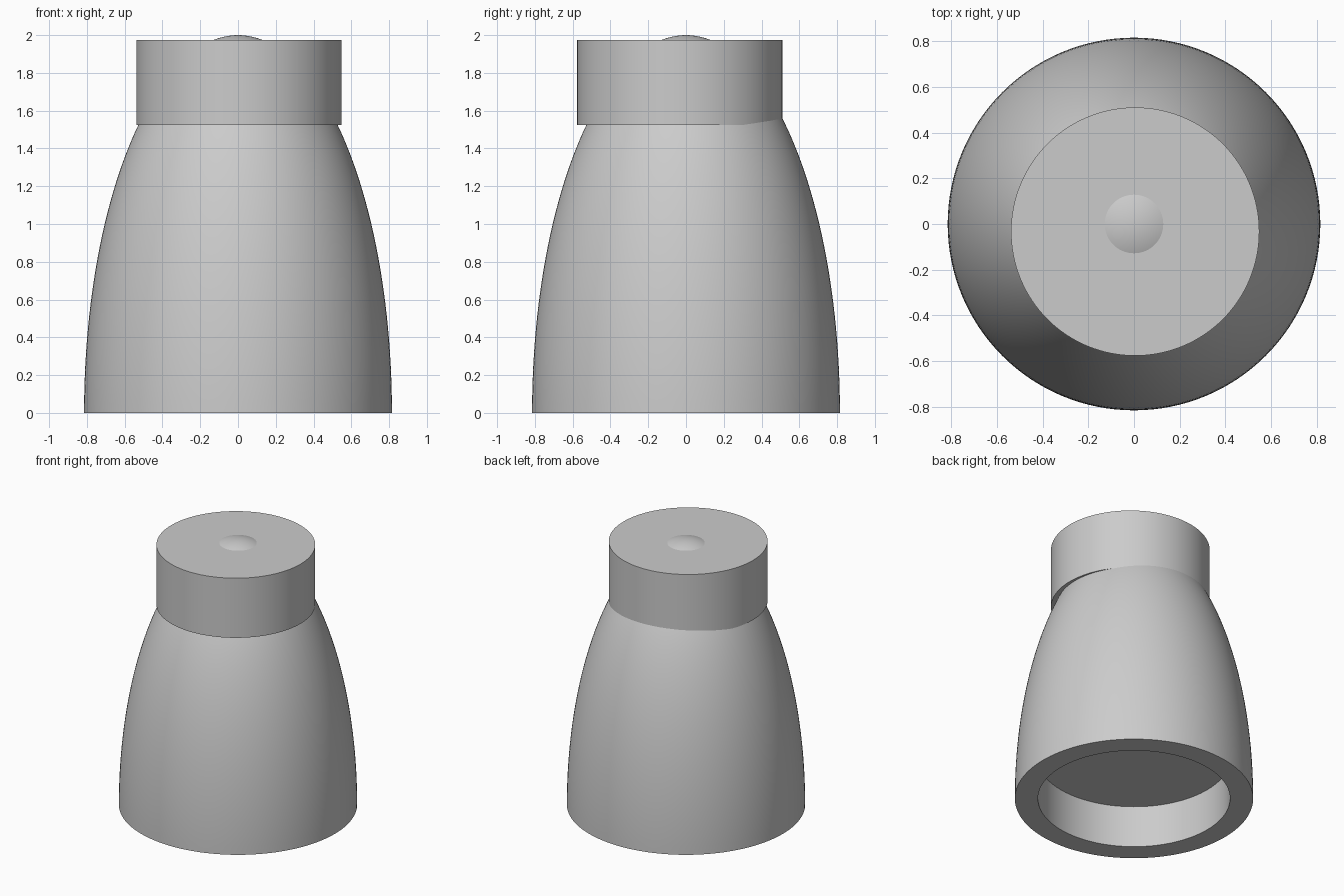
import bpy
import bmesh
import math

if "Cube" in bpy.data.objects:
    bpy.data.objects.remove(bpy.data.objects["Cube"], do_unlink=True)

HEIGHT, RADIUS = 2.0, 0.815
RECESS_RADIUS, RECESS_DEPTH = 0.657, 0.315
SIDES = 128

# Single plain grey
grey = bpy.data.materials.new("plain_grey")
grey.use_nodes = True
colour = (0.6, 0.6, 0.6, 1.0)
grey.diffuse_color = colour
grey.node_tree.nodes["Principled BSDF"].inputs["Base Color"].default_value = colour


def lathe(name, profile, location=(0, 0, 0)):
    """Spin an (r, z) profile around the z axis into a closed solid."""
    bm = bmesh.new()
    verts = [bm.verts.new((r, 0, z)) for r, z in profile]
    edges = [bm.edges.new(pair) for pair in zip(verts, verts[1:])]
    bmesh.ops.spin(bm, geom=verts + edges, cent=(0, 0, 0), axis=(0, 0, 1),
                   angle=math.tau, steps=SIDES, use_duplicate=False)
    bmesh.ops.remove_doubles(bm, verts=bm.verts, dist=0.0001)
    bmesh.ops.recalc_face_normals(bm, faces=bm.faces)
    mesh = bpy.data.meshes.new(name)
    bm.to_mesh(mesh)
    bm.free()
    obj = bpy.data.objects.new(name, mesh)
    obj.location = location
    mesh.materials.append(grey)
    bpy.context.collection.objects.link(obj)
    bpy.ops.object.select_all(action="DESELECT")
    obj.select_set(True)
    bpy.context.view_layer.objects.active = obj
    bpy.ops.object.shade_smooth_by_angle(angle=math.radians(30))
    return obj


# Half-ellipsoid body with a round recess underneath
steps = 48
dome = [(RADIUS * math.cos(a), HEIGHT * math.sin(a))
        for a in (math.pi / 2 * i / steps for i in range(steps))]
recess = [(0, RECESS_DEPTH), (RECESS_RADIUS, RECESS_DEPTH), (RECESS_RADIUS, 0)]
lathe("bell_body", recess + dome + [(0, HEIGHT)])

# Slightly off-centre collar around the top
collar_radius, collar_low, collar_high = 0.543, 1.525, 1.975
lathe("top_collar",
      [(0, collar_low), (collar_radius, collar_low),
       (collar_radius, collar_high), (0, collar_high)],
      location=(0.005, -0.033, 0))
